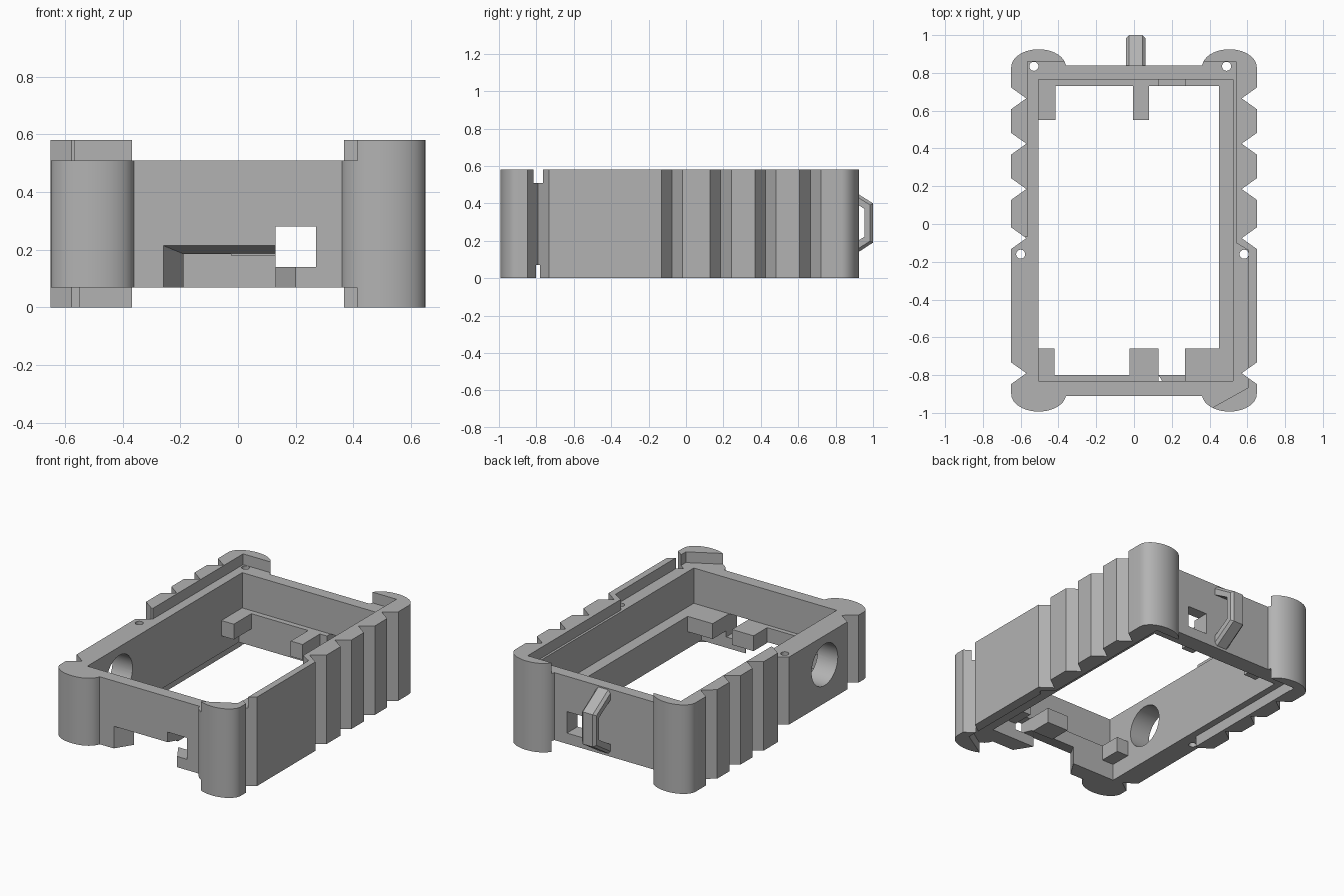
import bpy, bmesh, math

cube = bpy.data.objects.get("Cube")
if cube:
    bpy.data.objects.remove(cube, do_unlink=True)

grey = bpy.data.materials.new("matte grey")
grey.use_nodes = True
COLOR = (0.45, 0.45, 0.45, 1)
grey.diffuse_color = COLOR
grey.node_tree.nodes["Principled BSDF"].inputs["Base Color"].default_value = COLOR


def mesh_object(name, bm):
    bmesh.ops.recalc_face_normals(bm, faces=bm.faces)
    mesh = bpy.data.meshes.new(name)
    bm.to_mesh(mesh)
    bm.free()
    mesh.materials.append(grey)
    ob = bpy.data.objects.new(name, mesh)
    bpy.context.collection.objects.link(ob)
    return ob


def loft(name, ring_a, ring_b):
    """Solid between two matching rings of points."""
    bm = bmesh.new()
    a = [bm.verts.new(p) for p in ring_a]
    b = [bm.verts.new(p) for p in ring_b]
    bm.faces.new(a)
    bm.faces.new(b)
    for i in range(len(a)):
        j = (i + 1) % len(a)
        bm.faces.new((a[i], a[j], b[j], b[i]))
    return mesh_object(name, bm)


def prism(name, pts, z0, z1):
    return loft(name, [(x, y, z0) for x, y in pts], [(x, y, z1) for x, y in pts])


def box(name, x0, x1, y0, y1, z0, z1):
    return prism(name, [(x0, y0), (x1, y0), (x1, y1), (x0, y1)], z0, z1)


def circle(cx, cy, r, n=32):
    return [(cx + r * math.cos(2 * math.pi * i / n), cy + r * math.sin(2 * math.pi * i / n))
            for i in range(n)]


def cut(target, cutter):
    mod = target.modifiers.new("cut", 'BOOLEAN')
    mod.operation = 'DIFFERENCE'
    mod.solver = 'EXACT'
    mod.object = cutter
    bpy.context.view_layer.objects.active = target
    bpy.ops.object.modifier_apply(modifier=mod.name)
    bpy.data.objects.remove(cutter, do_unlink=True)


# Outline of one half, from back centre to front centre
HEIGHT, SIDE, COLUMN_X, COLUMN_R = 0.58, 0.65, 0.505, 0.145
STEPS = 20


def column_arc(cy, depth, start, end):
    pts = []
    for i in range(STEPS + 1):
        t = start + (end - start) * i / STEPS
        pts.append((COLUMN_X + COLUMN_R * math.cos(t), cy + depth * math.sin(t)))
    return pts


half = [(0.36, 0.84)] + column_arc(0.83, 0.095, math.pi, 0)[1:]
for tip in (0.665, 0.425, 0.185, -0.075, -0.79):
    half += [(SIDE, tip + 0.057), (0.57, tip), (SIDE, tip - 0.057)]
half += column_arc(-0.9, 0.093, 0, -math.pi)[:-1] + [(0.36, -0.91)]
outline = half + [(-x, y) for x, y in reversed(half)]
frame = prism("case_frame", outline, 0, HEIGHT)

# Stepped cavity: wide above, with a ledge below
cut(frame, box("upper_cavity", -0.505, 0.525, -0.83, 0.765, 0.28, 0.8))
cut(frame, box("lower_cavity", -0.505, 0.45, -0.8, 0.73, -0.2, 0.3))


# Shallow seats for the top and bottom covers, leaving an outer lip
def cover_seat(left, right, right_front, z0, z1):
    pts = [(left, 0.86), (0.54, 0.86), (0.54, -0.1), (right_front, -0.14),
           (right_front, -0.865), (0.4, -0.98), (0.4, -1.1), (-0.8, -1.1),
           (-0.8, -0.07), (left, -0.07)]
    cut(frame, prism("cover_seat", pts, z0, z1))


cover_seat(-0.565, 0.54, 0.607, 0.51, 0.8)
cover_seat(-0.55, 0.54, 0.585, -0.2, 0.07)

# Tapered slot in the front wall
def slot_ring(y, x0, x1, z):
    return [(x0, y, -0.1), (x1, y, -0.1), (x1, y, z), (x0, y, z)]


cut(frame, loft("front_slot", slot_ring(-0.912, -0.26, 0.2, 0.215),
                slot_ring(-0.78, -0.177, 0.117, 0.181)))

# Square port through the front and back walls
cut(frame, box("square_port", 0.13, 0.27, -1.1, 1.1, 0.14, 0.28))

# Round port in the right-hand wall
ring = circle(-0.5, 0.32, 0.135, 48)
cut(frame, loft("round_port", [(-0.8, y, z) for y, z in ring], [(-0.4, y, z) for y, z in ring]))

# Screw holes
for x, y in ((-0.53, 0.835), (0.49, 0.835), (-0.6, -0.16), (0.583, -0.16)):
    cut(frame, prism("screw_hole", circle(x, y, 0.024, 24), -0.2, 0.8))

# Support blocks inside the front and back walls
for name, x0, x1, y0, y1 in (
        ("back_block_outer", -0.51, -0.415, 0.55, 0.735),
        ("back_block_middle", -0.005, 0.08, 0.55, 0.735),
        ("front_block_outer", -0.51, -0.42, -0.805, -0.66),
        ("front_block_middle", -0.025, 0.13, -0.805, -0.66),
        ("front_block_wide", 0.27, 0.455, -0.805, -0.66)):
    box(name, x0, x1, y0, y1, 0.18, 0.28)

# Strap loop: a bent bar on the back wall, with its outer edges bevelled
outer = [(0.83, 0.508), (0.92, 0.45), (1.0, 0.4), (1.0, 0.19), (0.92, 0.138), (0.83, 0.08)]
inner = [(0.83, 0.145), (0.92, 0.2), (0.955, 0.222), (0.955, 0.37), (0.92, 0.392), (0.83, 0.445)]
profile = outer + inner
loop = loft("strap_loop", [(-0.043, y, z) for y, z in profile], [(0.06, y, z) for y, z in profile])
bm = bmesh.new()
bm.from_mesh(loop.data)
rim = [e for e in bm.edges if abs(e.verts[0].co.x - e.verts[1].co.x) < 0.001
       and all(any(abs(v.co.y - y) + abs(v.co.z - z) < 0.001 for y, z in outer) for v in e.verts)]
bmesh.ops.bevel(bm, geom=rim, offset=0.016, segments=1, affect='EDGES')
bm.to_mesh(loop.data)
bm.free()

# Smooth the curved columns and holes, keep every hard edge
bpy.ops.object.select_all(action='DESELECT')
frame.select_set(True)
bpy.context.view_layer.objects.active = frame
bpy.ops.object.shade_smooth_by_angle(angle=math.radians(25))
